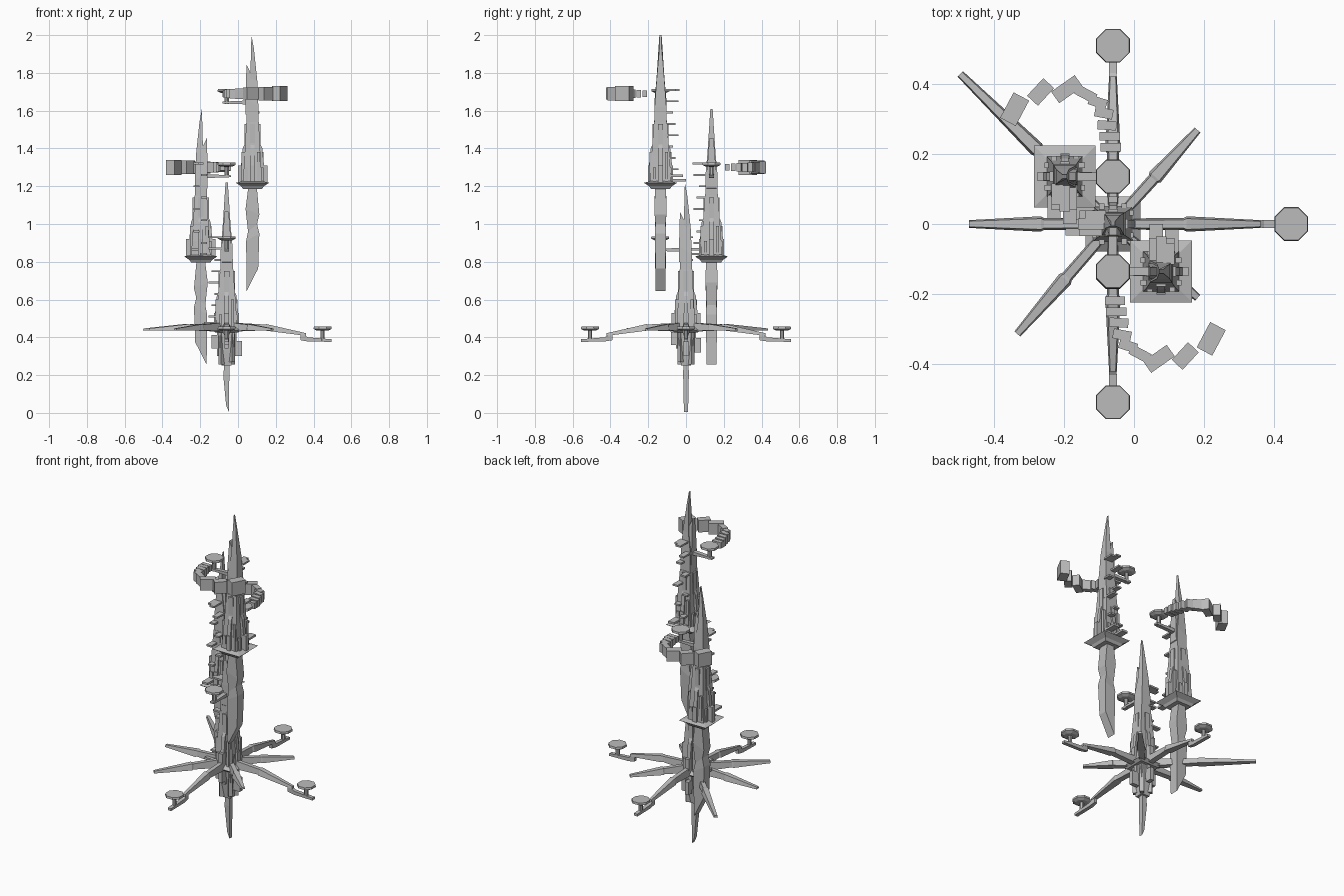
import bpy, bmesh, math
from mathutils import Matrix, Vector

if "Cube" in bpy.data.objects:
    bpy.data.objects.remove(bpy.data.objects["Cube"])

GREY = bpy.data.materials.new("station grey")
GREY.diffuse_color = (0.5, 0.5, 0.5, 1)
GREY.use_nodes = True
GREY.node_tree.nodes["Principled BSDF"].inputs["Base Color"].default_value = GREY.diffuse_color


def add(name, bm, M):
    bmesh.ops.recalc_face_normals(bm, faces=bm.faces)
    bm.transform(M)
    me = bpy.data.meshes.new(name)
    bm.to_mesh(me)
    bm.free()
    me.materials.append(GREY)
    ob = bpy.data.objects.new(name, me)
    bpy.context.collection.objects.link(ob)
    return ob


def loft(name, rings, M):
    """Skin a list of equal rings of points and cap both ends."""
    bm = bmesh.new()
    rs = [[bm.verts.new(p) for p in r] for r in rings]
    n = len(rs[0])
    for a, b in zip(rs, rs[1:]):
        for i in range(n):
            j = (i + 1) % n
            bm.faces.new((a[i], a[j], b[j], b[i]))
    bm.faces.new(rs[0])
    bm.faces.new(rs[-1])
    return add(name, bm, M)


def blade(name, secs, M):
    """Sections (x0, z0, x1, z1, half depth): ends may slant."""
    loft(name, [[(x0, -h, z0), (x1, -h, z1), (x1, h, z1), (x0, h, z0)]
                for x0, z0, x1, z1, h in secs], M)


def tower(name, secs, M):
    """Sections (z, half x, half y)."""
    blade(name, [(-a, z, a, z, b) for z, a, b in secs], M)


def box(name, x, y, z, M):
    """Box from three (low, high) ranges."""
    blade(name, [(x[0], z[0], x[1], z[0], (y[1] - y[0]) / 2),
                 (x[0], z[1], x[1], z[1], (y[1] - y[0]) / 2)],
          M @ Matrix.Translation((0, (y[0] + y[1]) / 2, 0)))


def dish(name, x, z, M):
    """Eight-sided landing dish on a stem; z is the rim top."""
    rings = [(z - .08, .012), (z - .022, .012), (z - .021, .034), (z - .012, .052), (z, .05)]
    loft(name, [[(x + r * math.cos((i + .5) * math.pi / 4),
                  r * math.sin((i + .5) * math.pi / 4), h) for i in range(8)]
                for h, r in rings], M)


def spire(tag, M):
    # tapered core with crown blades
    tower(tag + "_body", [(1.21, .052, .058), (1.36, .042, .048), (1.54, .033, .035)], M)
    blade(tag + "_crown", [(-.033, 1.5, .032, 1.5, .034), (-.031, 1.66, .031, 1.62, .031),
                           (-.012, 1.77, .025, 1.76, .021), (-.006, 2.0, .007, 1.93, .006)], M)
    blade(tag + "_side_blade", [(-.036, 1.58, 0, 1.55, .026), (-.036, 1.7, 0, 1.7, .022),
                                (-.032, 1.845, -.006, 1.79, .011)], M)
    # stepped buttresses on all four sides
    for i in range(4):
        R = M @ Matrix.Rotation(i * math.pi / 2, 4, 'Z')
        d = .078 if i % 2 == 0 else .066
        box(tag + "_buttress_low", (.03, d), (-.013, .013), (1.22, 1.31), R)
        blade(tag + "_buttress_mid", [(.03, 1.3, .062, 1.3, .011), (.03, 1.45, .052, 1.4, .011)], R)
        box(tag + "_buttress_top", (.02, .043), (-.014, .014), (1.38, 1.53), R)
        for s in (-1, 1):
            box(tag + "_corner_pipe", (.04, .058), (s * .032 - .008, s * .032 + .008),
                (1.22, 1.34 + .04 * s), R)
    # ladder of fins on the +y side
    for i in range(8):
        z = 1.29 + .06 * i
        x = (-.018, .022)[i % 2]
        box(tag + "_fin", (x - .016, x + .016), (.02, .095 - .015 * (i % 3)), (z - .005, z + .005), M)
    box(tag + "_long_fin", (-.033, .005), (.03, .135), (1.225, 1.237), M)
    box(tag + "_long_fin", (.012, .05), (.03, .12), (1.25, 1.262), M)
    box(tag + "_top_fin", (-.015, .015), (.02, .1), (1.705, 1.715), M)
    # dish on a bracket arm
    blade(tag + "_dish_arm", [(-.16, 1.638, 0, 1.632, .012), (-.16, 1.648, 0, 1.655, .012)], M)
    dish(tag + "_dish", -.137, 1.715, M)


# curved row of vanes: x, y, length, width, angle, height (relative to its spire)
VANES = [(.131, .084, .058, .024, 0, .035), (.128, .115, .058, .024, 0, .04),
         (.12, .146, .054, .026, -4, .044), (.111, .181, .052, .028, -11, .048),
         (.094, .212, .052, .028, -18, .052), (.06, .235, .06, .029, -28, .057),
         (.006, .249, .082, .04, 35, .064), (-.069, .241, .068, .042, 47, .07),
         (-.143, .192, .082, .05, 62, .08)]


def floating_tower(tag, M):
    spire(tag, M)
    # square skirt plate
    tower(tag + "_skirt", [(1.185, .05, .05), (1.2, .06, .06), (1.218, .088, .088),
                           (1.228, .05, .05)], M)
    # hanging keel with pinched waist and slanted tip
    blade(tag + "_keel", [(-.022, 1.2, .022, 1.2, .03), (-.037, 1.08, .036, 1.05, .031),
                          (-.024, .96, .024, 1.0, .027), (-.034, .91, .036, .95, .03),
                          (-.031, .645, .03, .765, .026)], M)
    for x, y, l, w, a, h in VANES:
        V = M @ Matrix.Translation((-x, -y, 1.69)) @ Matrix.Rotation(math.radians(a), 4, 'Z')
        box(tag + "_vane", (-l / 2, l / 2), (-w / 2, w / 2), (-h / 2, h / 2), V)


T = Matrix.Translation
floating_tower("high_tower", T((.077, -.135, 0)))
floating_tower("mid_tower", T((-.197, .135, -.39)) @ Matrix.Rotation(math.pi, 4, 'Z'))
CENTRE = T((-.06, 0, 0))
spire("central_tower", T((-.06, 0, -.78)) @ Matrix.Rotation(math.pi / 2, 4, 'Z'))

# central hub and the spike below
tower("hub_plate", [(.425, .06, .06), (.44, .078, .078), (.46, .05, .05)], CENTRE)
tower("hub_core", [(.25, .026, .026), (.33, .036, .036), (.45, .045, .045)], CENTRE)
blade("spike", [(-.012, .26, .014, .26, .014), (-.018, .2, .014, .2, .015),
                (-.003, .04, .012, .005, .011)], CENTRE)
for i in range(8):
    R = CENTRE @ Matrix.Rotation(i * math.pi / 4, 4, 'Z')
    low = (.3, .255, .34, .27)[i % 4]
    box("hub_column", (.025, .052), (-.011, .011), (low, .44), R)
    if i % 2 == 0:
        box("hub_pod", (.045, .08), (-.012, .012), (.3 + .01 * i, .38 + .008 * i), R)

# radiating legs: angle, length, has dish
for ang, L, has_dish in [(0, .42, 1), (90, .42, 1), (-90, .42, 1), (180, .41, 0),
                         (48, .36, 0), (229, .415, 0), (135.5, .61, 0), (-41, .32, 0)]:
    R = CENTRE @ Matrix.Rotation(math.radians(ang), 4, 'Z')
    end = (.408, .422, .011) if has_dish else (.435, .447, .011)
    secs = [(.03, .43, .478, .016), (.48 * L, .437, .468, .017),
            (.5 * L, .435, .47, .022), (L, *end)]
    loft("leg", [[(r, -w, a), (r, w, a), (r, w * .7, b), (r, -w * .7, b)]
                 for r, a, b, w in secs], R)
    if has_dish:
        loft("foot_arm", [[(r, -w, a), (r, w, a), (r, w, b), (r, -w, b)]
                          for r, a, b, w in [(.39, .385, .425, .009), (.43, .378, .4, .011),
                                             (.555, .376, .39, .011)]], R)
        dish("foot_dish", .508, .457, R)
